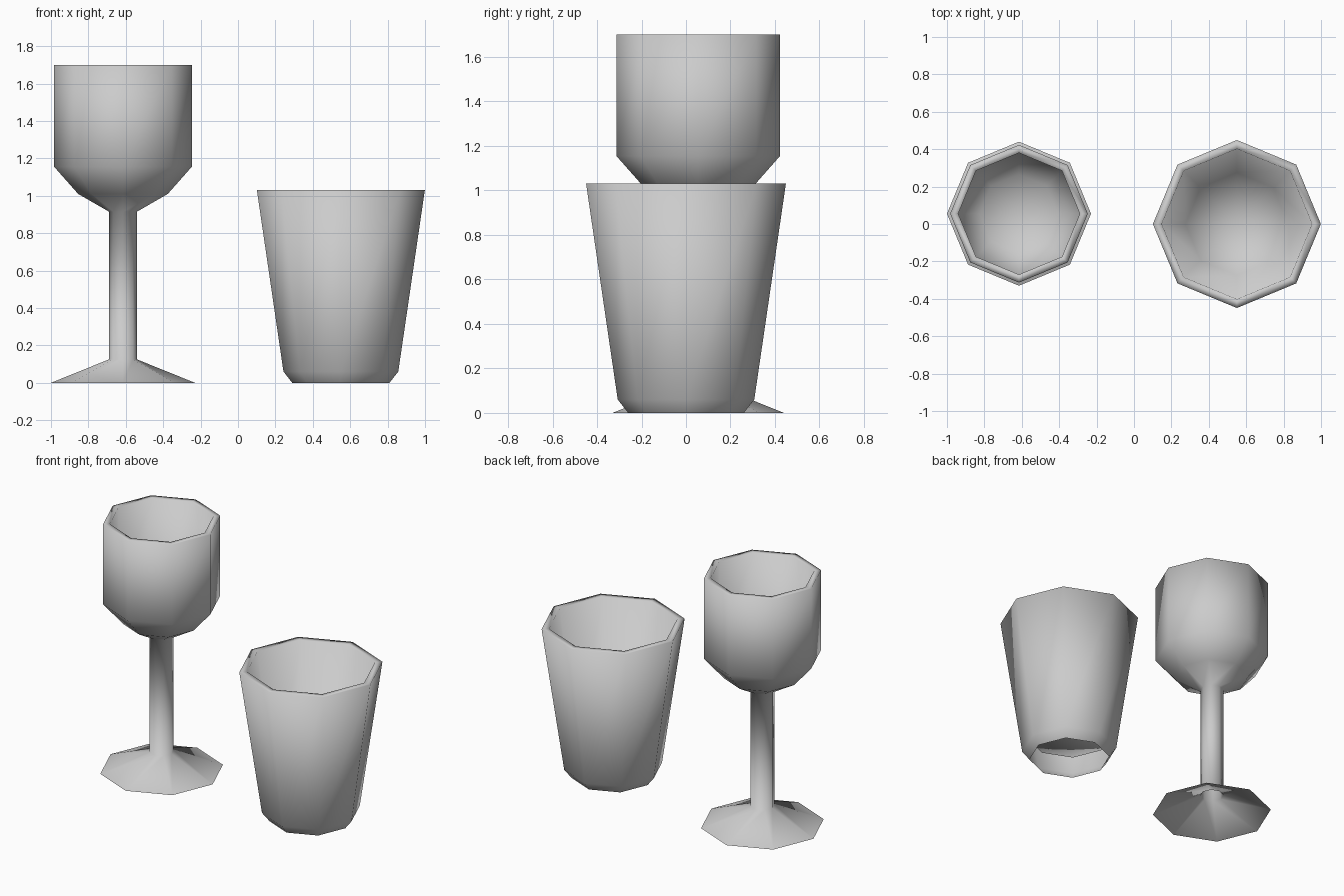
import bpy, bmesh
from math import cos, sin, pi

if "Cube" in bpy.data.objects:
    bpy.data.objects.remove(bpy.data.objects["Cube"])

GREY = (0.6, 0.6, 0.6, 1)
glass = bpy.data.materials.new("Pale grey glass")
glass.diffuse_color = GREY
glass.use_nodes = True
glass.node_tree.nodes["Principled BSDF"].inputs["Base Color"].default_value = GREY


def turned(name, profile, centre, sides=8):
    """Turn a (radius, height) profile into an eight-sided vessel."""
    bm = bmesh.new()
    rings = []
    for r, z in profile:
        count = sides if r > 0 else 1
        rings.append([bm.verts.new((r * cos(2 * pi * i / sides),
                                    r * sin(2 * pi * i / sides), z))
                      for i in range(count)])
    for a, b in zip(rings, rings[1:]):
        for i in range(sides):
            j = (i + 1) % sides
            if len(b) == 1:
                bm.faces.new((a[i], a[j], b[0]))
            else:
                bm.faces.new((a[i], a[j], b[j], b[i]))
    for f in bm.faces:
        f.smooth = True
    mesh = bpy.data.meshes.new(name)
    bm.to_mesh(mesh)
    bm.free()
    mesh.materials.append(glass)
    obj = bpy.data.objects.new(name, mesh)
    obj.location = (*centre, 0)
    bpy.context.collection.objects.link(obj)
    return obj


# Stemmed glass: hollow foot, stem, bowl, rim, inner wall and floor
turned("wine_glass", [
    (0.385, 0), (0.075, 0.125), (0.075, 0.915), (0.24, 1.01),
    (0.368, 1.155), (0.368, 1.70), (0.325, 1.70), (0.325, 1.17),
    (0.21, 1.045), (0, 1.0)], (-0.615, 0.055))

# Tumbler: open hollow base, tapered wall, rim, inner wall and raised floor
turned("tumbler", [
    (0.26, 0), (0.307, 0.06), (0.449, 1.03), (0.402, 1.03),
    (0.275, 0.16), (0, 0.16)], (0.55, 0))
